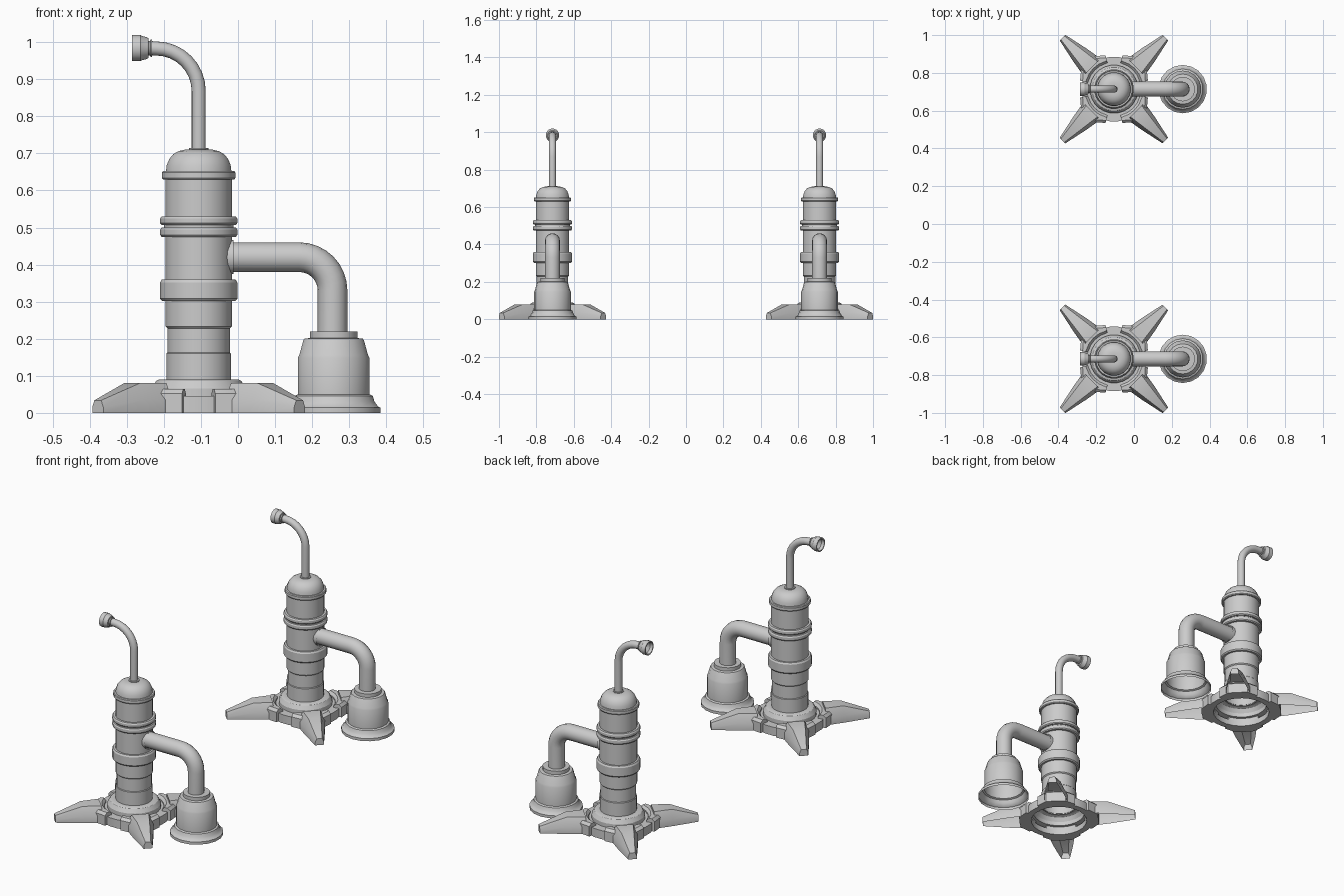
import bpy, bmesh
from math import sin, cos, pi, radians
from mathutils import Vector, Matrix

if "Cube" in bpy.data.objects:
    bpy.data.objects.remove(bpy.data.objects["Cube"])

CX, CY = -0.106, 0.714      # column axis and spacing of the two units
objs = []


def make(name, bm, loc):
    bmesh.ops.recalc_face_normals(bm, faces=bm.faces)
    me = bpy.data.meshes.new(name)
    bm.to_mesh(me)
    bm.free()
    ob = bpy.data.objects.new(name, me)
    bpy.context.collection.objects.link(ob)
    ob.location = loc
    objs.append(ob)
    return ob


def skin(bm, rings, closed=True):
    """Bridge consecutive rings of points with quads."""
    vs = [[bm.verts.new(p) for p in r] for r in rings]
    n = len(vs[0])
    for a, b in zip(vs, vs[1:]):
        for i in range(n if closed else n - 1):
            j = (i + 1) % n
            bm.faces.new((a[i], a[j], b[j], b[i]))
    return vs


def lathe(name, profile, loc, n=24, axis_x=False):
    bm = bmesh.new()
    rings = [[(r * cos(2 * pi * (i + .5) / n), r * sin(2 * pi * (i + .5) / n), z)
              for i in range(n)] for r, z in profile]
    skin(bm, rings)
    if axis_x:  # profile axis points along -x
        bm.transform(Matrix.Rotation(-pi / 2, 4, 'Y'))
    return make(name, bm, loc)


def elbow_pipe(name, path, radius, loc, n=16):
    """Sweep a circle along a path of (x, z) points in the xz plane."""
    pts = [Vector((x, 0, z)) for x, z in path]
    rings = []
    for i, p in enumerate(pts):
        t = (pts[min(i + 1, len(pts) - 1)] - pts[max(i - 1, 0)]).normalized()
        u = Vector((-t.z, 0, t.x))
        rings.append([p + radius * (u * cos(2 * pi * k / n) + Vector((0, sin(2 * pi * k / n), 0)))
                      for k in range(n)])
    bm = bmesh.new()
    skin(bm, rings)
    return make(name, bm, loc)


def arc(cx, cz, r, a0, a1, steps=8):
    return [(cx + r * cos(radians(a0 + (a1 - a0) * i / steps)),
             cz + r * sin(radians(a0 + (a1 - a0) * i / steps))) for i in range(steps + 1)]


def clamp(name, turn, loc):
    """Angular rim block around a foot."""
    rings = []
    for a, r in ((14, .185), (31, .203), (45, .2), (59, .203), (76, .185)):
        c, s = cos(radians(a)), sin(radians(a))
        prof = ((r, 0), (r, .052), (r - .014, .065), (.155, .065), (.143, .052), (.143, 0))
        rings.append([(q * c, q * s, z) for q, z in prof])
    bm = bmesh.new()
    vs = skin(bm, rings)
    bm.faces.new(vs[0])
    bm.faces.new(vs[-1])
    bm.transform(Matrix.Rotation(turn, 4, 'Z'))
    make(name, bm, loc)


def foot(name, turn, loc):
    """Tapered foot, open underneath."""
    rings = []
    for r, wb, wt, h in ((.165, .064, .042, .08), (.255, .049, .03, .08), (.385, .021, .013, .034)):
        rings.append([(r, -wb, 0), (r, -wb, h * .45), (r, -wt, h),
                      (r, wt, h), (r, wb, h * .45), (r, wb, 0)])
    bm = bmesh.new()
    vs = skin(bm, rings, closed=False)
    bm.faces.new(vs[0])
    bm.faces.new(vs[-1])
    bm.transform(Matrix.Rotation(turn, 4, 'Z'))
    make(name, bm, loc)


column = [(.088, .085), (.088, .16), (.085, .163), (.085, .228), (.09, .233), (.09, .302),
          (.1, .302), (.105, .308), (.105, .352), (.1, .36), (.09, .36), (.09, .475),
          (.101, .475), (.105, .48), (.105, .494), (.101, .5), (.094, .5), (.094, .507),
          (.101, .507), (.105, .512), (.105, .524), (.101, .53), (.09, .53), (.09, .63),
          (.097, .63), (.1, .634), (.1, .648), (.097, .652), (.089, .652),
          (.087, .668), (.08, .685), (.069, .698), (.055, .706), (.038, .71),
          (.026, .71), (.026, .714), (.015, .714)]
base = [(.14, .03), (.14, 0), (.172, 0), (.172, .045), (.128, .045), (.128, .066),
        (.116, .086), (.108, .09), (.086, .09)]
bell = [(.128, 0), (.128, .014), (.122, .017), (.112, .03), (.107, .046), (.098, .05),
        (.098, .148), (.094, .156), (.083, .196), (.08, .2), (.065, .202), (.065, .22), (.036, .22)]
nozzle = [(.014, -.01), (.014, .022), (.028, .035), (.03, .05), (.036, .05), (.036, .027),
          (.034, .025), (.03, .01), (.027, .006), (.02, .005), (.02, .001), (.024, 0),
          (.024, -.004), (.016, -.005)]

for side, y in (("front", -CY), ("rear", CY)):
    # Central column and its base
    lathe(side + "_column", column, (CX, y, 0))
    lathe(side + "_base_ring", base, (CX, y, 0))
    for k in range(4):
        clamp(f"{side}_rim_block_{k}", k * pi / 2, (CX, y, 0))
        foot(f"{side}_foot_{k}", k * pi / 2 + pi / 4, (CX, y, 0))
    # Thin top pipe with open nozzle
    elbow_pipe(side + "_top_pipe", [(CX, .7)] + arc(CX - .115, .868, .115, 0, 90) + [(-.24, .984)],
               .019, (0, y, 0))
    lathe(side + "_nozzle", nozzle, (-.236, y, .984), 16, axis_x=True)
    # Side pipe with collar, leading down to the open bell
    elbow_pipe(side + "_side_pipe", [(-.04, .42)] + arc(.165, .33, .09, 90, 0) + [(.255, .21)],
               .04, (0, y, 0))
    elbow_pipe(side + "_side_collar", [(-.04, .42), (-.012, .42)], .046, (0, y, 0))
    lathe(side + "_bell", bell, (.258, y, 0), 18)

# Smooth shading with sharp edges kept
for ob in objs:
    ob.select_set(True)
bpy.context.view_layer.objects.active = objs[0]
bpy.ops.object.shade_smooth_by_angle(angle=radians(30))
